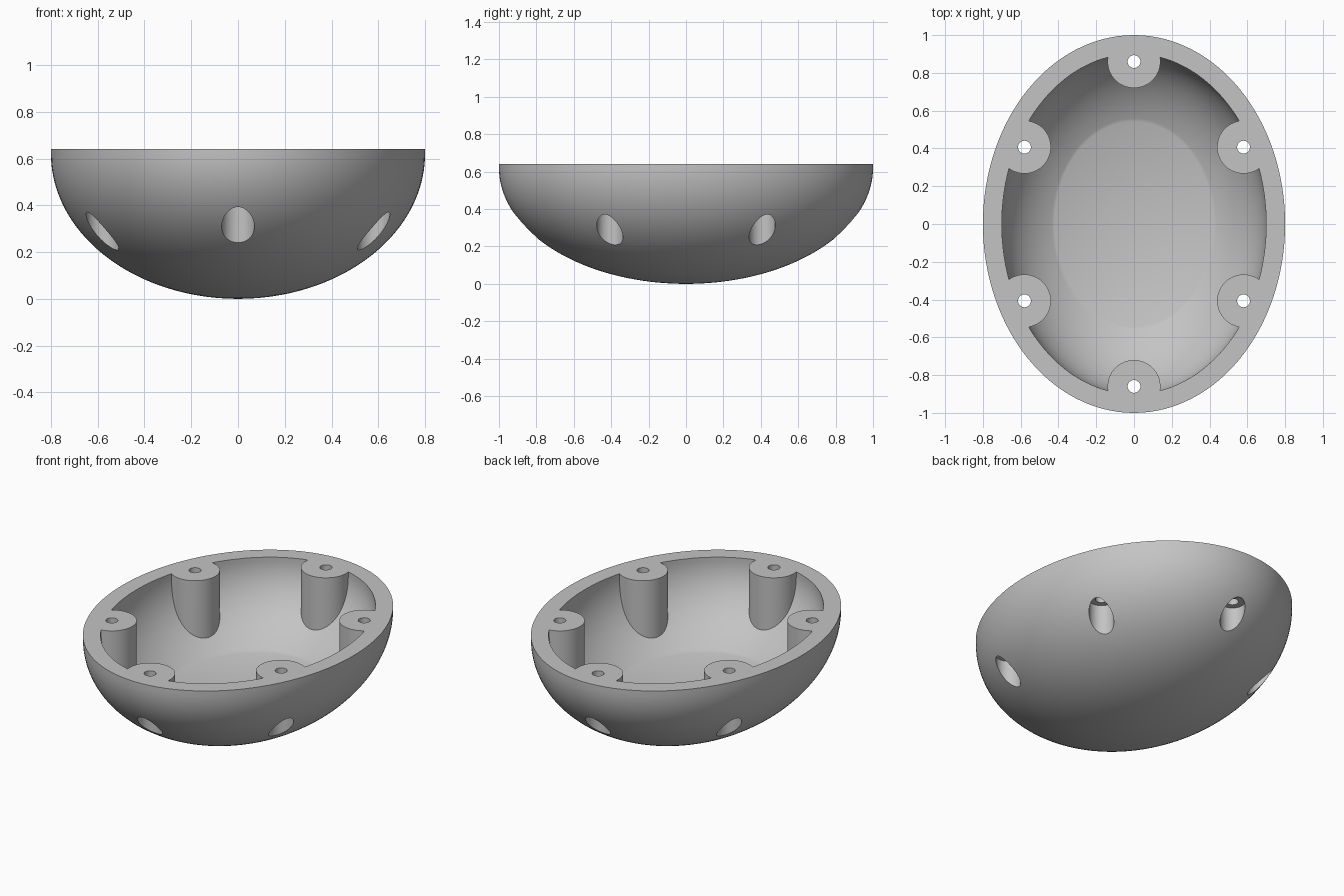
import bpy, bmesh, math
from mathutils import Matrix

cube = bpy.data.objects.get("Cube")
if cube:
    bpy.data.objects.remove(cube, do_unlink=True)

RIM = 0.64      # height of the flat rim
LIP = 0.62      # height where the curved wall turns vertical
SEGMENTS = 128
POSTS = [(0, 0.86), (0, -0.86)] + [(sx * 0.58, sy * 0.407) for sx in (1, -1) for sy in (1, -1)]

grey = bpy.data.materials.new("plain grey")
grey.use_nodes = True
colour = (0.55, 0.55, 0.55, 1)
grey.diffuse_color = colour
grey.node_tree.nodes["Principled BSDF"].inputs["Base Color"].default_value = colour


def add_object(name, bm):
    bmesh.ops.recalc_face_normals(bm, faces=bm.faces)
    mesh = bpy.data.meshes.new(name)
    bm.to_mesh(mesh)
    bm.free()
    mesh.materials.append(grey)
    obj = bpy.data.objects.new(name, mesh)
    bpy.context.collection.objects.link(obj)
    return obj


def half_ellipsoid(name, width, length, depth, top, floor=0.0):
    """Upturned half ellipsoid with a vertical lip and an optional flat floor."""
    start = math.acos(min(1, (LIP - floor) / depth))
    steps = 40
    angles = [start + (math.pi / 2 - start) * i / steps for i in range(steps + 1)]
    profile = [(math.sin(a), LIP - depth * math.cos(a)) for a in angles] + [(1, top)]
    bm = bmesh.new()
    rings = []
    for r, z in profile:
        if r < 1e-4:
            rings.append([bm.verts.new((0, 0, z))])
            continue
        turns = [math.tau * i / SEGMENTS for i in range(SEGMENTS)]
        rings.append([bm.verts.new((width * r * math.cos(t), length * r * math.sin(t), z))
                      for t in turns])
    for low, high in zip(rings, rings[1:]):
        for i in range(SEGMENTS):
            j = (i + 1) % SEGMENTS
            if len(low) == 1:
                bm.faces.new((low[0], high[j], high[i]))
            else:
                bm.faces.new((low[i], low[j], high[j], high[i]))
    if len(rings[0]) > 1:
        bm.faces.new(rings[0])
    bm.faces.new(rings[-1])
    return add_object(name, bm)


def cylinders(name, radius, bottom, top, sides):
    """One upright cylinder at every post position."""
    bm = bmesh.new()
    for x, y in POSTS:
        bmesh.ops.create_cone(bm, cap_ends=True, segments=sides, radius1=radius, radius2=radius,
                              depth=top - bottom,
                              matrix=Matrix.Translation((x, y, (top + bottom) / 2)))
    return add_object(name, bm)


def cut(obj, cutter):
    """Subtract the cutter and discard it."""
    mod = obj.modifiers.new("cut", 'BOOLEAN')
    mod.operation = 'DIFFERENCE'
    mod.solver = 'EXACT'
    mod.object = cutter
    bpy.context.view_layer.objects.active = obj
    bpy.ops.object.modifier_apply(modifier=mod.name)
    bpy.data.objects.remove(cutter, do_unlink=True)


# Cavity with the screw posts left standing
cavity = half_ellipsoid("cavity", 0.70, 0.90, 0.52, RIM + 0.1, floor=0.205)
cut(cavity, cylinders("screw_posts", 0.14, 0.0, RIM + 0.2, 64))

# Shell, hollowed, then bored for screws and for the screw heads below
shell = half_ellipsoid("bowl_shell", 0.80, 1.00, LIP, RIM)
cut(shell, cavity)
cut(shell, cylinders("screw_holes", 0.034, 0.3, RIM + 0.1, 32))
cut(shell, cylinders("head_recesses", 0.07, -0.1, 0.395, 48))

bpy.ops.object.select_all(action='DESELECT')
shell.select_set(True)
bpy.context.view_layer.objects.active = shell
bpy.ops.object.shade_smooth_by_angle(angle=math.radians(30))
